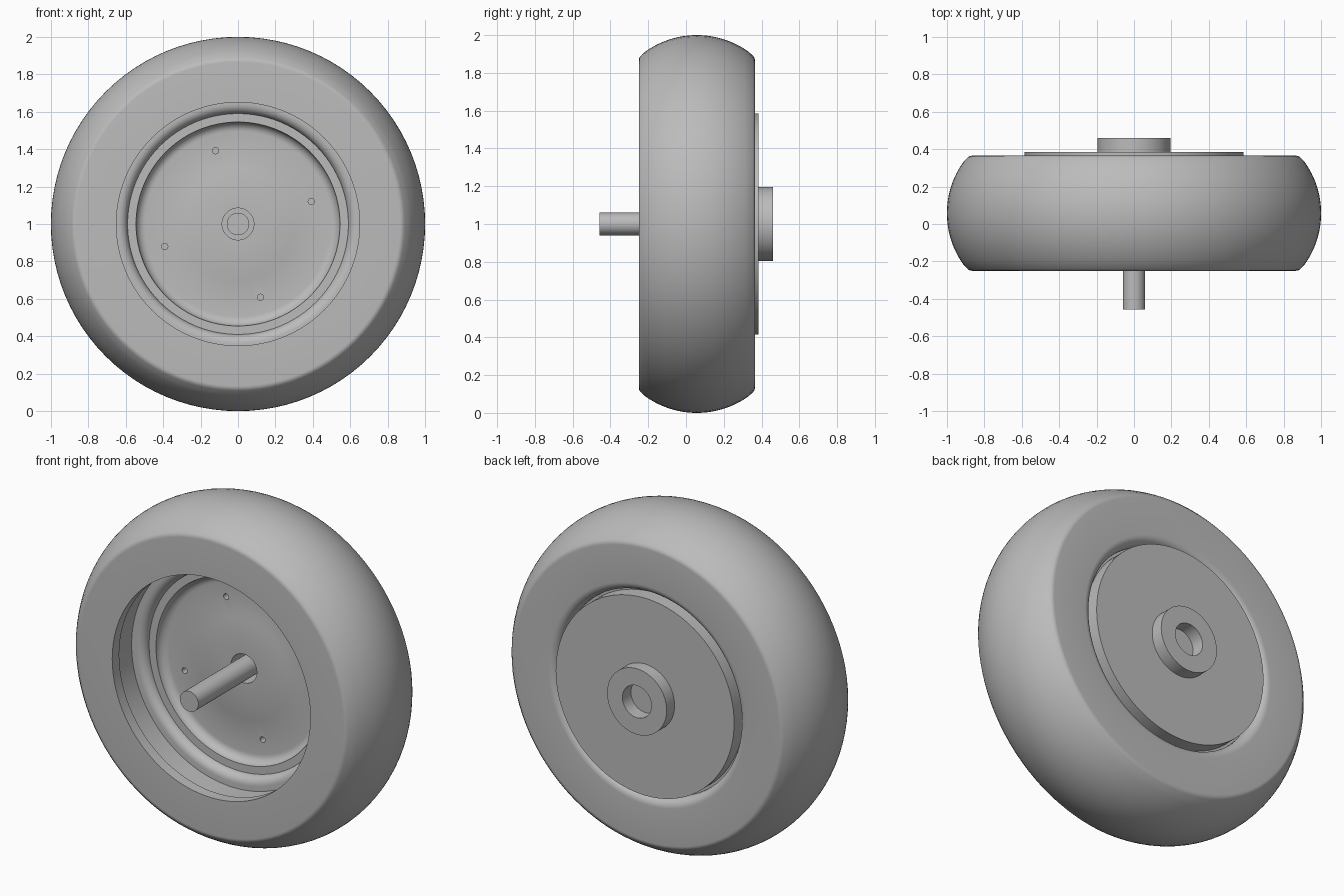
import bpy, bmesh, math
from math import sin, cos, pi, radians
from mathutils import Matrix, Vector

cube = bpy.data.objects.get("Cube")
if cube:
    bpy.data.objects.remove(cube, do_unlink=True)

grey = bpy.data.materials.new("plain grey")
grey.use_nodes = True
color = (0.5, 0.5, 0.5, 1)
grey.diffuse_color = color
grey.node_tree.nodes["Principled BSDF"].inputs["Base Color"].default_value = color

AXLE = Vector((0, 0, 1))


def arc(r, y, radius, start, end, steps=8, squash=1):
    """Points (radius, depth) on an arc; angle 0 points outward, 90 points back."""
    out = []
    for i in range(steps + 1):
        a = radians(start + (end - start) * i / steps)
        out.append((r + radius * cos(a), y + radius * squash * sin(a)))
    return out


def lathe(name, profile, segments=96, angle=35):
    """Revolve a closed profile of (radius, depth) about the wheel axis."""
    bm = bmesh.new()
    verts = [bm.verts.new((r, y, 0)) for r, y in profile]
    edges = [bm.edges.new((verts[i], verts[(i + 1) % len(verts)])) for i in range(len(verts))]
    bmesh.ops.spin(bm, geom=verts + edges, cent=(0, 0, 0), axis=(0, 1, 0),
                   angle=2 * pi, steps=segments)
    bmesh.ops.remove_doubles(bm, verts=bm.verts, dist=0.0001)
    # drop the edges left lying on the axis
    loose = [e for e in bm.edges if not e.link_faces]
    bmesh.ops.delete(bm, geom=loose, context='EDGES')
    bmesh.ops.recalc_face_normals(bm, faces=bm.faces)
    bmesh.ops.translate(bm, vec=AXLE, verts=bm.verts)
    mesh = bpy.data.meshes.new(name)
    bm.to_mesh(mesh)
    bm.free()
    mesh.materials.append(grey)
    obj = bpy.data.objects.new(name, mesh)
    bpy.context.collection.objects.link(obj)
    smooth(obj, angle)
    return obj


def smooth(obj, angle=35):
    bpy.ops.object.select_all(action='DESELECT')
    obj.select_set(True)
    bpy.context.view_layer.objects.active = obj
    bpy.ops.object.shade_smooth_by_angle(angle=radians(angle))


# Tyre: sharp front lip, crowned tread, rolled inner edge at the back
FRONT, BACK, MID = -0.25, 0.365, 0.0575
tyre = [(0.67, -0.185), (0.65, -0.185), (0.65, FRONT)]
tyre += arc(0.865, FRONT + 0.035, 0.035, -90, -40, 5)
tyre += arc(0.53, MID, 0.47, -36, 36, 24)
tyre += arc(0.865, BACK - 0.035, 0.035, 40, 90, 5)
tyre += arc(0.65, BACK - 0.05, 0.05, 90, 180, 8)
tyre += [(0.60, 0.28), (0.67, 0.28)]
lathe("tyre", tyre)

# Hub: rear plate with bored boss, dished front with rolled bead
hub = [(0, 0.38), (0.095, 0.38), (0.095, 0.46), (0.195, 0.46), (0.195, 0.385),
       (0.585, 0.385), (0.585, 0.30), (0.68, 0.30), (0.68, -0.04)]
hub += arc(0.64, 0.01, 0.05, -90, -180, 8)
hub += [(0.545, 0.01)]
hub += arc(0.495, 0.01, 0.05, 0, 90, 8)
hub += [(0.31, 0.06), (0.29, 0.055), (0.085, 0.055), (0.085, 0.30), (0, 0.30)]
hub_obj = lathe("hub", hub)

# Four small bolt holes bored into the dish floor
bm = bmesh.new()
for i in range(4):
    a = radians(17 + 90 * i)
    spot = AXLE + Vector((0.41 * cos(a), 0.07, 0.41 * sin(a)))
    bmesh.ops.create_cone(bm, cap_ends=True, segments=20, radius1=0.017, radius2=0.017, depth=0.12,
                          matrix=Matrix.Translation(spot) @ Matrix.Rotation(pi / 2, 4, 'X'))
mesh = bpy.data.meshes.new("bolt_hole_cutter")
bm.to_mesh(mesh)
bm.free()
mesh.materials.append(grey)
cutter = bpy.data.objects.new("bolt_hole_cutter", mesh)
cutter.hide_render = True
bpy.context.collection.objects.link(cutter)
cut = hub_obj.modifiers.new("bolt_holes", 'BOOLEAN')
cut.operation = 'DIFFERENCE'
cut.solver = 'EXACT'
cut.object = cutter
bpy.ops.object.select_all(action='DESELECT')
bpy.context.view_layer.objects.active = hub_obj
hub_obj.select_set(True)
bpy.ops.object.modifier_apply(modifier=cut.name)
bpy.data.objects.remove(cutter, do_unlink=True)
smooth(hub_obj)

# Axle shaft
lathe("axle_shaft", [(0, -0.457), (0.06, -0.457), (0.06, 0.34), (0, 0.34)], segments=48)
